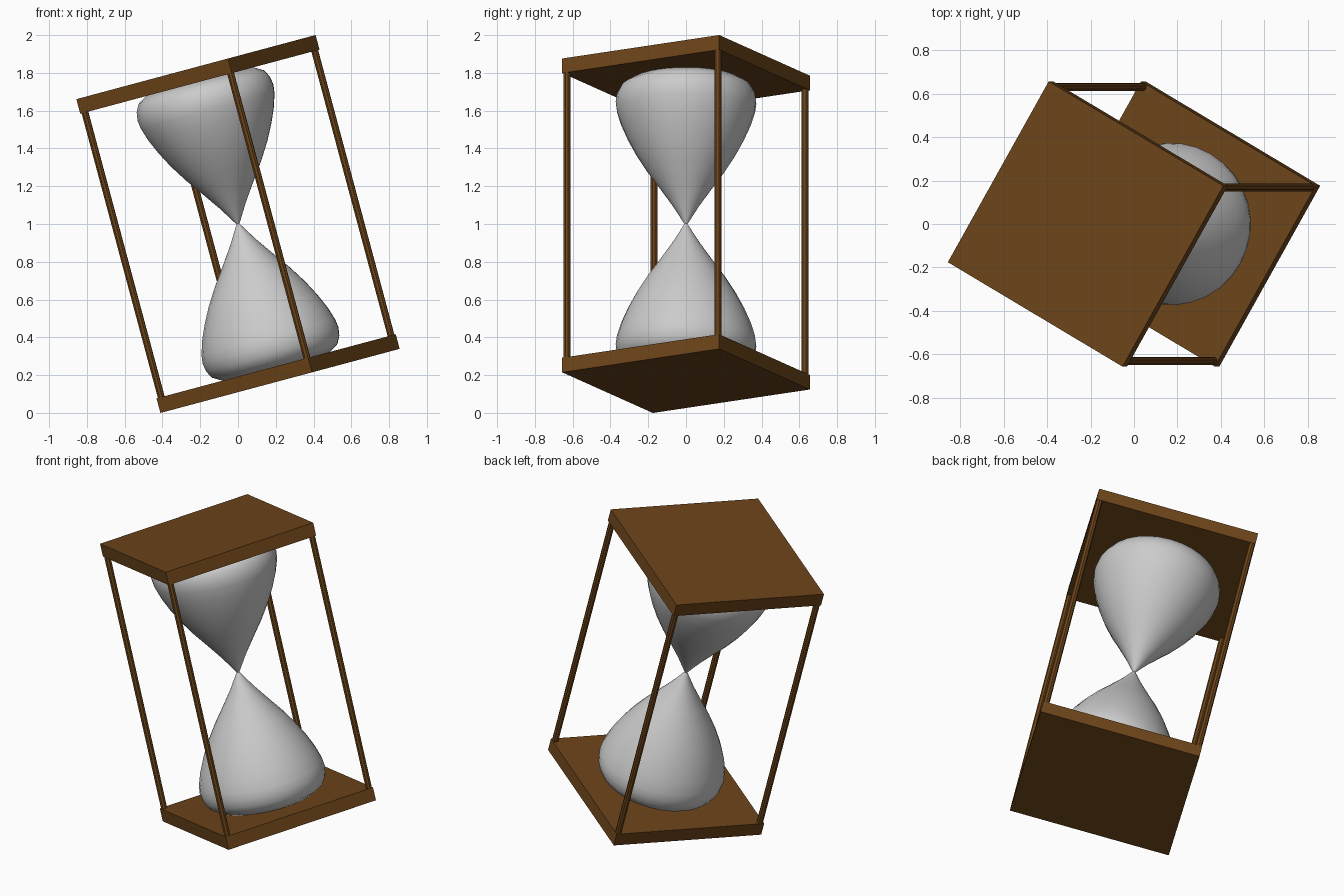
import bpy, bmesh
from math import radians, cos, sin, pi
from mathutils import Matrix

if "Cube" in bpy.data.objects:
    bpy.data.objects.remove(bpy.data.objects["Cube"])

# Whole hourglass leans 15 degrees, after a 30 degree turn about its own axis
POSE = (Matrix.Translation((0, 0, 1)) @ Matrix.Rotation(radians(-15), 4, 'Y')
        @ Matrix.Rotation(radians(-30), 4, 'Z'))
SIDE, HALF, THICK, POST_R = 0.96, 0.86, 0.08, 0.019

wood = bpy.data.materials.new("wood")
wood.diffuse_color = (0.15, 0.058, 0.01, 1)
wood.use_nodes = True
wood.node_tree.nodes["Principled BSDF"].inputs["Base Color"].default_value = wood.diffuse_color


def finish(name, bm, mat=None, smooth=False):
    bmesh.ops.recalc_face_normals(bm, faces=bm.faces)
    mesh = bpy.data.meshes.new(name)
    bm.to_mesh(mesh)
    bm.free()
    obj = bpy.data.objects.new(name, mesh)
    bpy.context.collection.objects.link(obj)
    obj.matrix_world = POSE
    if mat:
        mesh.materials.append(mat)
    if smooth:
        bpy.ops.object.select_all(action='DESELECT')
        obj.select_set(True)
        bpy.context.view_layer.objects.active = obj
        bpy.ops.object.shade_smooth_by_angle(angle=radians(40))
    return obj


def plate(name, z):
    bm = bmesh.new()
    bmesh.ops.create_cube(bm, size=1, matrix=Matrix.Translation((0, 0, z))
                          @ Matrix.Diagonal((SIDE, SIDE, THICK, 1)))
    finish(name, bm, wood)


def post(name, x, y):
    bm = bmesh.new()
    bmesh.ops.create_cone(bm, cap_ends=True, segments=8, radius1=POST_R, radius2=POST_R,
                          depth=2 * (HALF - THICK) + 0.01,
                          matrix=Matrix.Translation((x, y, 0)))
    finish(name, bm, wood)


def lathe(name, profile, segments=32):
    bm = bmesh.new()
    rings = [[bm.verts.new((r * cos(2 * pi * i / segments), r * sin(2 * pi * i / segments), z))
              for i in range(segments)] for r, z in profile]
    for a, b in zip(rings, rings[1:]):
        for i in range(segments):
            j = (i + 1) % segments
            bm.faces.new((a[i], a[j], b[j], b[i]))
    bm.faces.new(rings[0])
    bm.faces.new(rings[-1])
    finish(name, bm, smooth=True)


# Square end plates
plate("top_plate", HALF - THICK / 2)
plate("bottom_plate", -HALF + THICK / 2)

# Four corner posts
d = SIDE / 2 - POST_R
for n, (sx, sy) in enumerate(((-1, -1), (1, -1), (1, 1), (-1, 1)), 1):
    post(f"corner_post_{n}", sx * d, sy * d)

# Glass: one bulb profile mirrored about the narrow neck
bulb = [(0.008, 0), (0.07, 0.1), (0.14, 0.2), (0.205, 0.29), (0.265, 0.385), (0.31, 0.47),
        (0.345, 0.55), (0.367, 0.62), (0.373, 0.665), (0.366, 0.71), (0.345, 0.75), (0.295, 0.78)]
lathe("glass_bulbs", [(r, -z) for r, z in reversed(bulb[1:])] + bulb)
